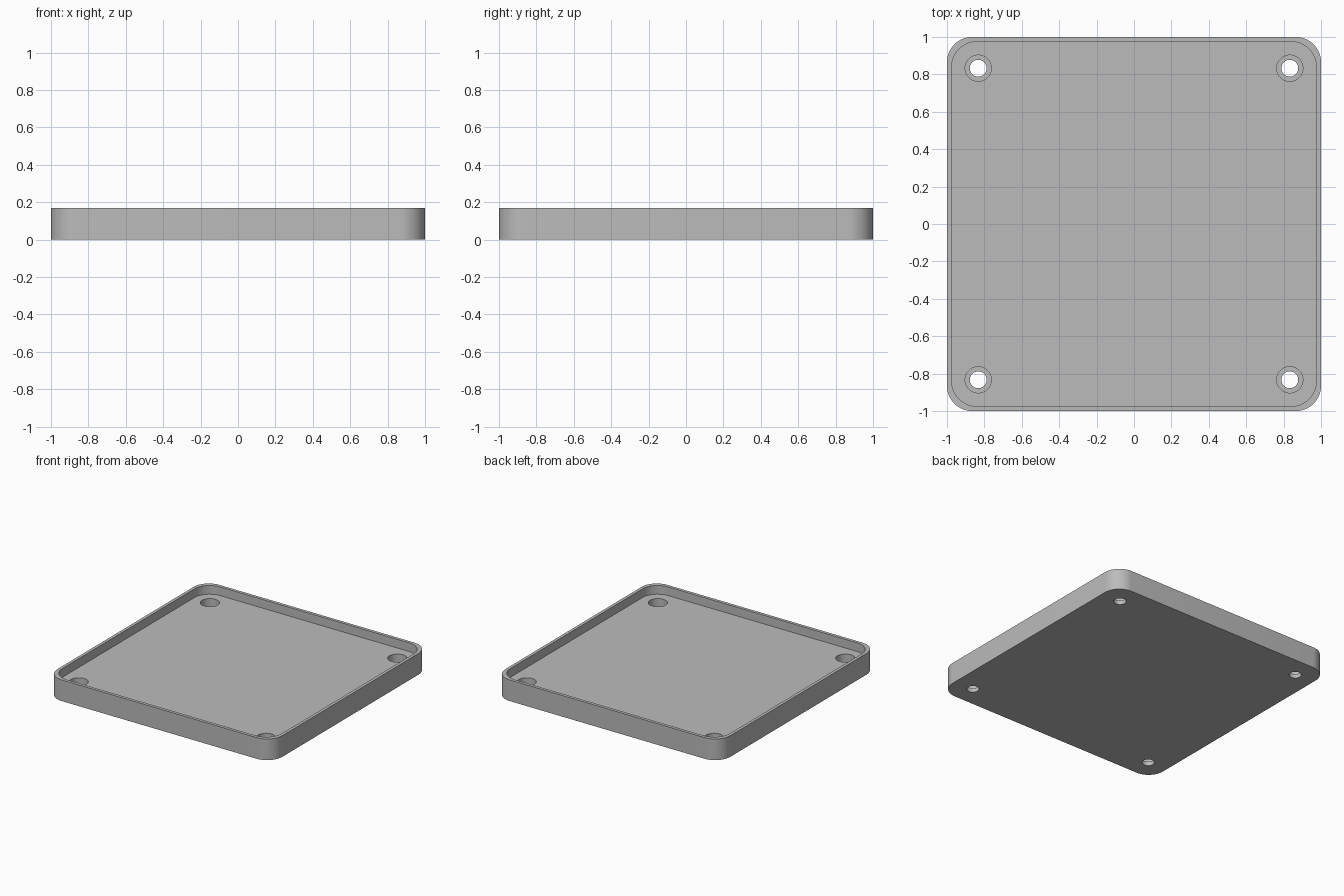
import bpy
import bmesh
from math import cos, sin, pi, radians

SIZE, HEIGHT, WALL, FLOOR = 1.0, 0.17, 0.025, 0.10
CORNER, HOLE_POS = 0.135, 0.833
LEDGE, HOLE_R, BORE_R = 0.033, 0.045, 0.07

cube = bpy.data.objects.get("Cube")
if cube:
    bpy.data.objects.remove(cube, do_unlink=True)

grey = bpy.data.materials.new("plain grey")
grey.use_nodes = True
grey.diffuse_color = (0.5, 0.5, 0.5, 1)
grey.node_tree.nodes["Principled BSDF"].inputs["Base Color"].default_value = (0.5, 0.5, 0.5, 1)


def rounded_square(half, radius, steps=16):
    """Outline of a square with round corners, counter-clockwise."""
    points = []
    for corner, (sx, sy) in enumerate([(1, 1), (-1, 1), (-1, -1), (1, -1)]):
        for i in range(steps + 1):
            a = pi / 2 * (corner + i / steps)
            points.append((sx * (half - radius) + radius * cos(a),
                           sy * (half - radius) + radius * sin(a)))
    return points


def circle(x, y, radius, sides=48):
    return [(x + radius * cos(2 * pi * i / sides), y + radius * sin(2 * pi * i / sides))
            for i in range(sides)]


def prism(name, outlines, z0, z1):
    """One object holding an upright solid for each outline."""
    bm = bmesh.new()
    for outline in outlines:
        low = [bm.verts.new((x, y, z0)) for x, y in outline]
        high = [bm.verts.new((x, y, z1)) for x, y in outline]
        bm.faces.new(low[::-1])
        bm.faces.new(high)
        for i in range(len(low)):
            j = (i + 1) % len(low)
            bm.faces.new((low[i], low[j], high[j], high[i]))
    mesh = bpy.data.meshes.new(name)
    bm.to_mesh(mesh)
    bm.free()
    mesh.materials.append(grey)
    obj = bpy.data.objects.new(name, mesh)
    bpy.context.collection.objects.link(obj)
    return obj


# Tray body
tray = prism("tray", [rounded_square(SIZE, CORNER)], 0, HEIGHT)

# Cutters: shallow recess, wide screw-head bores, narrow through holes
centres = [(x, y) for x in (-HOLE_POS, HOLE_POS) for y in (-HOLE_POS, HOLE_POS)]
cutters = [
    prism("recess_cutter", [rounded_square(SIZE - WALL, CORNER)], FLOOR, HEIGHT + 0.1),
    prism("bore_cutter", [circle(x, y, BORE_R) for x, y in centres], LEDGE, HEIGHT + 0.05),
    prism("hole_cutter", [circle(x, y, HOLE_R) for x, y in centres], -0.1, HEIGHT + 0.02),
]

bpy.ops.object.select_all(action="DESELECT")
bpy.context.view_layer.objects.active = tray
tray.select_set(True)
for cutter in cutters:
    cutter.hide_render = True
    mod = tray.modifiers.new(cutter.name, "BOOLEAN")
    mod.operation = "DIFFERENCE"
    mod.solver = "EXACT"
    mod.object = cutter
    bpy.ops.object.modifier_apply(modifier=mod.name)
for cutter in cutters:
    bpy.data.objects.remove(cutter, do_unlink=True)

bpy.ops.object.shade_smooth_by_angle(angle=radians(30))
